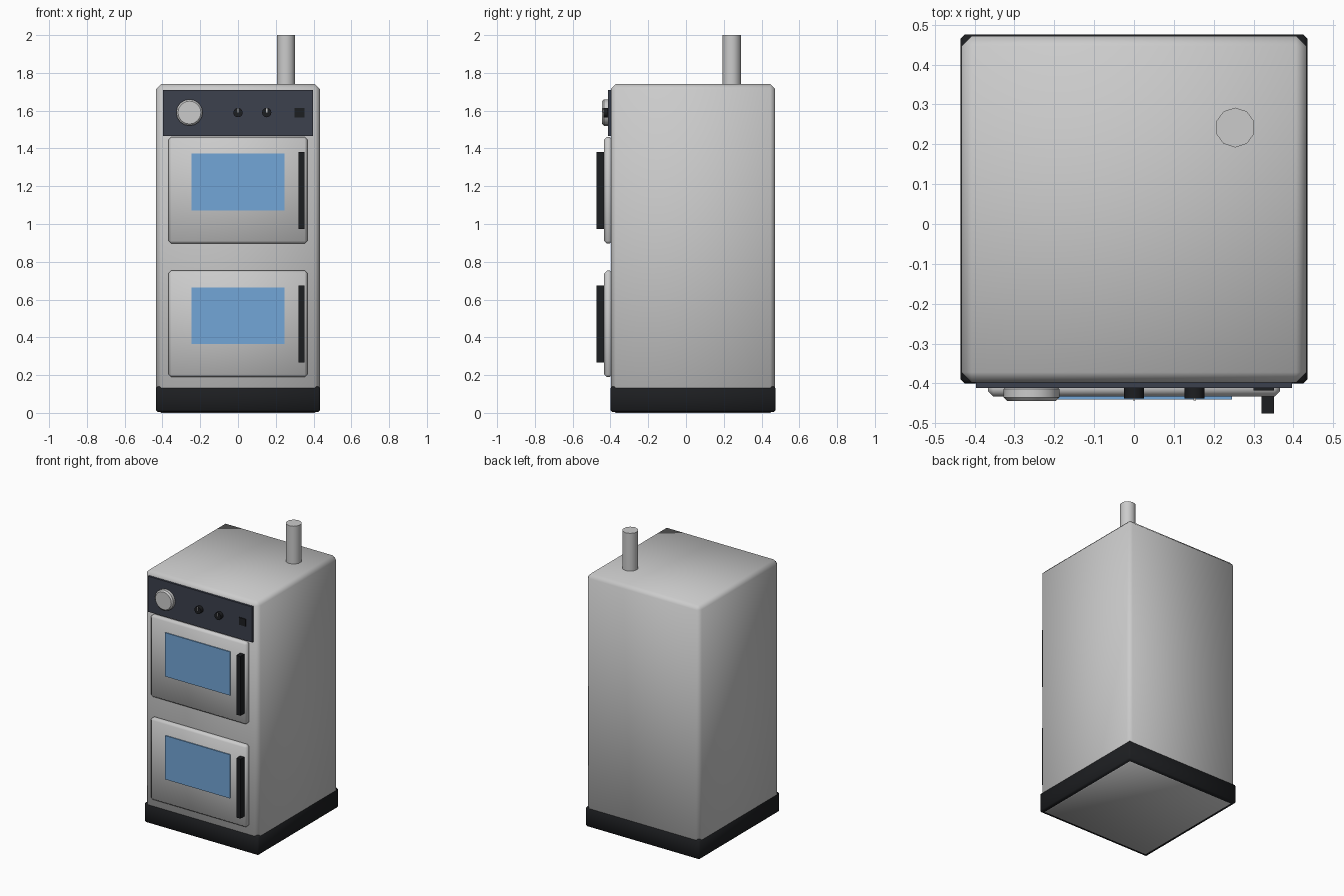
import bpy, math

if "Cube" in bpy.data.objects:
    bpy.data.objects.remove(bpy.data.objects["Cube"])


def material(name, color):
    m = bpy.data.materials.new(name)
    m.diffuse_color = (*color, 1)
    m.use_nodes = True
    m.node_tree.nodes["Principled BSDF"].inputs["Base Color"].default_value = m.diffuse_color
    return m


BLACK = material("black", (0.012, 0.013, 0.015))
SLATE = material("slate", (0.045, 0.052, 0.075))
BLUE = material("window_blue", (0.17, 0.38, 0.68))
LIGHT = material("light_face", (0.85, 0.85, 0.85))


def finish(name, mat, bevel):
    ob = bpy.context.object
    ob.name = name
    if mat:
        ob.data.materials.append(mat)
    bpy.ops.object.transform_apply(location=False, rotation=True, scale=True)
    if bevel:
        mod = ob.modifiers.new("bevel", "BEVEL")
        mod.width = bevel
        mod.segments = 1
        mod.limit_method = 'ANGLE'
        mod.angle_limit = math.radians(50)
        bpy.ops.object.modifier_apply(modifier=mod.name)
        bpy.ops.object.shade_smooth_by_angle(angle=math.radians(50))
    return ob


def box(name, x, y, z, mat=None, bevel=0):
    """Box from (min, max) ranges on each axis."""
    mid = [(a + b) / 2 for a, b in (x, y, z)]
    bpy.ops.mesh.primitive_cube_add(size=1, location=mid)
    bpy.context.object.scale = [b - a for a, b in (x, y, z)]
    return finish(name, mat, bevel)


def disc(name, x, z, r, y0, y1, sides, mat=None, bevel=0):
    """Cylinder facing the front."""
    bpy.ops.mesh.primitive_cylinder_add(
        vertices=sides, radius=r, depth=y1 - y0,
        location=(x, (y0 + y1) / 2, z), rotation=(math.pi / 2, 0, 0))
    ob = finish(name, mat, bevel)
    bpy.ops.object.shade_smooth_by_angle(angle=math.radians(40))
    return ob


# Cabinet and plinth
box("cabinet", (-0.433, 0.433), (-0.398, 0.472), (0, 1.74), None, 0.026)
box("plinth", (-0.435, 0.435), (-0.4, 0.475), (0.005, 0.14), BLACK, 0.01)

# Two doors with window and handle
for label, zc in (("lower", 0.471), ("upper", 1.178)):
    box(label + "_door", (-0.367, 0.367), (-0.433, -0.39),
        (zc - 0.282, zc + 0.282), None, 0.014)
    box(label + "_window", (-0.246, 0.246), (-0.44, -0.42),
        (zc + 0.044 - 0.15, zc + 0.044 + 0.15), BLUE)
    box(label + "_handle", (0.32, 0.351), (-0.475, -0.43),
        (zc - 0.204, zc + 0.204), BLACK)

# Control panel with dial, knobs and switch
box("control_panel", (-0.396, 0.396), (-0.412, -0.39), (1.466, 1.71), SLATE)
disc("dial", -0.257, 1.59, 0.07, -0.444, -0.405, 16, LIGHT, 0.009)
for i, x in enumerate((0, 0.152)):
    disc(f"knob_{i}", x, 1.59, 0.025, -0.438, -0.405, 12, BLACK)
    box(f"knob_pointer_{i}", (x - 0.003, x + 0.003), (-0.443, -0.43),
        (1.59, 1.614), LIGHT)
box("switch", (0.3, 0.351), (-0.418, -0.405), (1.565, 1.615), BLACK)

# Chimney pipe
bpy.ops.mesh.primitive_cylinder_add(vertices=10, radius=0.05, depth=0.28,
                                    location=(0.254, 0.242, 1.86))
finish("chimney_pipe", None, 0)
bpy.ops.object.shade_smooth_by_angle(angle=math.radians(40))
